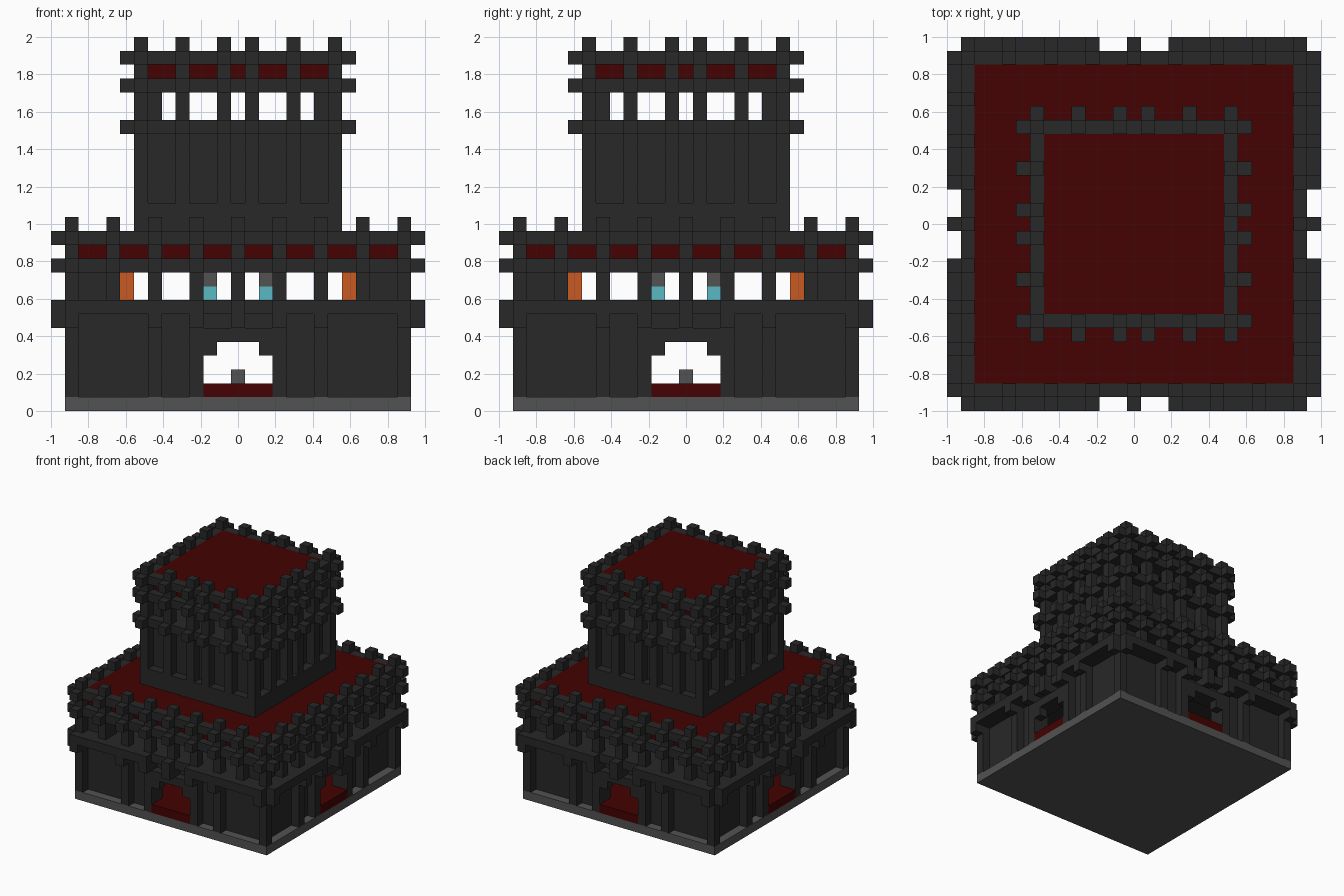
import bpy, bmesh
from mathutils import Matrix, Vector
from math import pi

cube = bpy.data.objects.get("Cube")
if cube:
    bpy.data.objects.remove(cube, do_unlink=True)

U = 2 / 27  # one block


def material(name, rgb):
    m = bpy.data.materials.new(name)
    m.use_nodes = True
    m.diffuse_color = (*rgb, 1)
    m.node_tree.nodes["Principled BSDF"].inputs["Base Color"].default_value = (*rgb, 1)
    return m


DARK = material("dark stone", (0.021, 0.021, 0.021))
GREY = material("grey stone", (0.085, 0.085, 0.085))
RED = material("dark red", (0.058, 0.0005, 0.0005))
ORANGE = material("flame orange", (0.58, 0.1, 0.016))
TEAL = material("pale teal", (0.1, 0.48, 0.55))


def part(name, mat, boxes, turns=4):
    """Boxes (x0, x1, y0, y1, z0, z1) in blocks, repeated on each side."""
    bm = bmesh.new()
    for k in range(turns):
        turn = Matrix.Rotation(k * pi / 2, 4, 'Z')
        for x0, x1, y0, y1, z0, z1 in boxes:
            size = Vector((x1 - x0, y1 - y0, z1 - z0)) * U
            mid = Vector((x0 + x1, y0 + y1, z0 + z1)) * U / 2
            bmesh.ops.create_cube(bm, size=1, matrix=turn @ Matrix.Translation(mid)
                                  @ Matrix.Diagonal((*size, 1)))
    me = bpy.data.meshes.new(name)
    bm.to_mesh(me)
    bm.free()
    me.materials.append(mat)
    ob = bpy.data.objects.new(name, me)
    bpy.context.collection.objects.link(ob)


def row(xs, d, z0, z1):
    """Single-block posts at xs, at depth d on the front side."""
    return [(x - .5, x + .5, -d - .5, -d + .5, z0, z1) for x in xs]


def beam(d, z0, z1):
    """One side of a closed ring at depth d."""
    return [(-d - .5, d - .5, -d - .5, -d + .5, z0, z1)]


def span(x0, x1, d, z0, z1):
    return [(x0, x1, -d - .5, -d + .5, z0, z1)]


def slab(r, z0, z1):
    return [(-r, r, -r, r, z0, z1)]


low = list(range(-12, 13, 3))
high = [-7, -4, -1, 1, 4, 7]

# Base, floors and roofs level with the ring beams
part("base_slab", GREY, slab(12.5, 0, 1), 1)
part("ground_floor", RED, slab(10.5, 1, 2), 1)
part("door_steps", RED, [(-2.5, 2.5, -12.5, -10.5, 1, 2)])
part("upper_floor", DARK, slab(10.5, 7, 8), 1)
part("keep_roof", RED, slab(11.5, 11, 13), 1)
part("tower_floor", DARK, slab(5.5, 20, 21), 1)
part("tower_roof", RED, slab(6.5, 24, 26), 1)

# Keep walls, set back behind the columns
part("keep_wall", DARK,
     span(-11.5, -2.5, 11, 1, 8) + span(2.5, 10.5, 11, 1, 8)
     + span(-2.5, 2.5, 11, 5, 8) + beam(11, 10, 11)
     + span(-11.5, -8.5, 11, 8, 10) + span(8.5, 10.5, 11, 8, 10))
part("door_arch", DARK,
     span(-2.5, 2.5, 12, 5, 6) + row([-2, 2], 12, 4, 5) + row([0], 12, 6, 7))

# Keep columns and ring beams
part("keep_lower_columns", DARK, row([-12, -6, -3, 3, 6], 12, 1, 7))
part("keep_upper_columns", DARK, row(low[:-1], 12, 8, 10) + row(low[:-1], 12, 11, 12))
part("keep_beams", DARK, beam(12, 7, 8) + beam(12, 10, 11) + beam(12, 12, 13))

# Keep ledge, brackets and battlements
part("keep_ledge", DARK, span(-12.5, -2.5, 13, 7, 8) + span(2.5, 12.5, 13, 7, 8)
     + row([-12, -6, -3, 3, 6, 12], 13, 6, 7) + row([0], 13, 6, 8))
part("keep_brackets", DARK, row(low, 13, 10, 11) + row(low, 13, 12, 13))
part("keep_battlements", DARK, row(low[:-1], 12, 13, 14))

# Tower
part("tower_base", DARK, beam(7, 13, 15))
part("tower_wall", DARK, beam(6, 13, 21) + row([-6], 6, 21, 23) + beam(6, 23, 24))
part("tower_columns", DARK, row(high[:-1], 7, 15, 20) + row(high[:-1], 7, 21, 23)
     + row(high[:-1], 7, 24, 25))
part("tower_beams", DARK, beam(7, 20, 21) + beam(7, 23, 24) + beam(7, 25, 26))
part("tower_brackets", DARK, row(high, 8, 20, 21) + row(high, 8, 23, 24)
     + row(high, 8, 25, 26))
part("tower_battlements", DARK, row(high[:-1], 7, 26, 27))

# Interior furnishings
part("floor_block", GREY, row([0], 0, 2, 3), 1)
part("fire_posts", ORANGE, row([8], 8, 8, 10))
part("teal_blocks", TEAL, row([2], 2, 8, 9))
part("teal_block_caps", GREY, row([2], 2, 9, 10))
